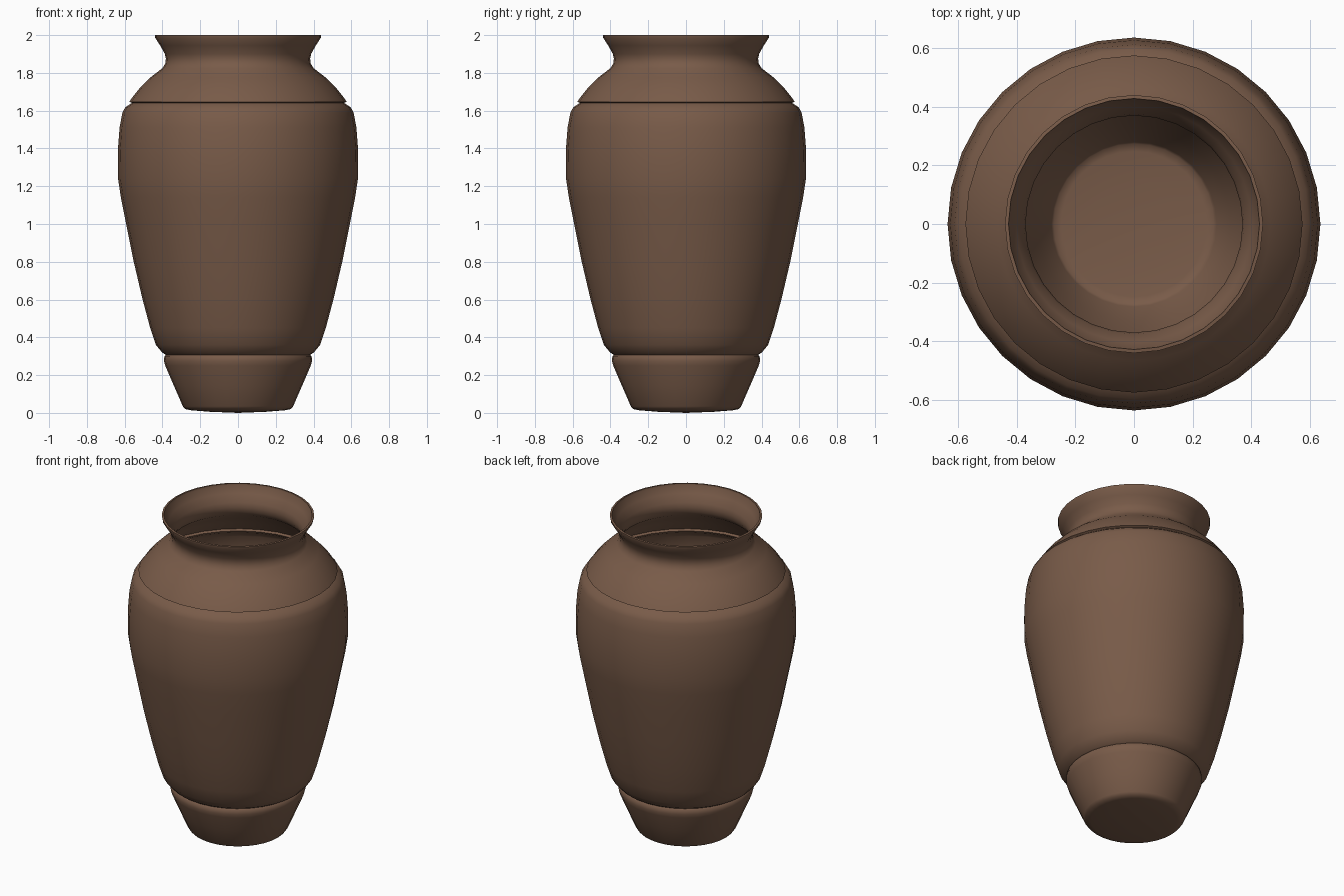
import bpy, bmesh, math

if "Cube" in bpy.data.objects:
    bpy.data.objects.remove(bpy.data.objects["Cube"])

SEGMENTS = 32
WALL = 0.012

# Outer profile (radius, height) from the foot up to the rim
FOOT = [(0.15, 0.006), (0.25, 0.014), (0.28, 0.02), (0.292, 0.035),
        (0.34, 0.145), (0.385, 0.25), (0.392, 0.275), (0.39, 0.30), (0.382, 0.307)]
BODY = [(0.402, 0.32), (0.435, 0.36), (0.465, 0.45), (0.505, 0.60), (0.552, 0.80),
        (0.592, 1.00), (0.62, 1.14), (0.635, 1.24), (0.636, 1.39), (0.627, 1.51),
        (0.612, 1.59), (0.597, 1.617), (0.57, 1.636), (0.562, 1.641)]
SHOULDER = [(0.575, 1.647), (0.562, 1.667), (0.52, 1.72), (0.465, 1.775),
            (0.40, 1.825), (0.385, 1.85), (0.382, 1.875), (0.387, 1.90),
            (0.412, 1.945), (0.438, 1.985), (0.44, 2.0)]


def lathe(name, profile, base_z):
    bm = bmesh.new()
    rings = [[bm.verts.new((r * math.cos(2 * math.pi * j / SEGMENTS),
                            r * math.sin(2 * math.pi * j / SEGMENTS), z))
              for j in range(SEGMENTS)] for r, z in profile]
    centre = bm.verts.new((0, 0, base_z))
    for j in range(SEGMENTS):
        k = (j + 1) % SEGMENTS
        bm.faces.new((centre, rings[0][k], rings[0][j]))
        for a, b in zip(rings, rings[1:]):
            bm.faces.new((a[j], a[k], b[k], b[j]))
    mesh = bpy.data.meshes.new(name)
    bm.to_mesh(mesh)
    bm.free()
    obj = bpy.data.objects.new(name, mesh)
    bpy.context.collection.objects.link(obj)
    return obj


# Vase shell: lathed foot, body, shoulder and neck, thickened inward
vase = lathe("vase", FOOT + BODY + SHOULDER, 0.0)
bpy.context.view_layer.objects.active = vase
vase.select_set(True)
shell = vase.modifiers.new("wall", 'SOLIDIFY')
shell.thickness = WALL
shell.offset = -1
bpy.ops.object.modifier_apply(modifier=shell.name)
bpy.ops.object.shade_smooth_by_angle(angle=math.radians(50))

# Brown clay
clay = bpy.data.materials.new("brown_clay")
clay.diffuse_color = (0.19, 0.105, 0.066, 1)
clay.use_nodes = True
clay.node_tree.nodes["Principled BSDF"].inputs["Base Color"].default_value = clay.diffuse_color
vase.data.materials.append(clay)
